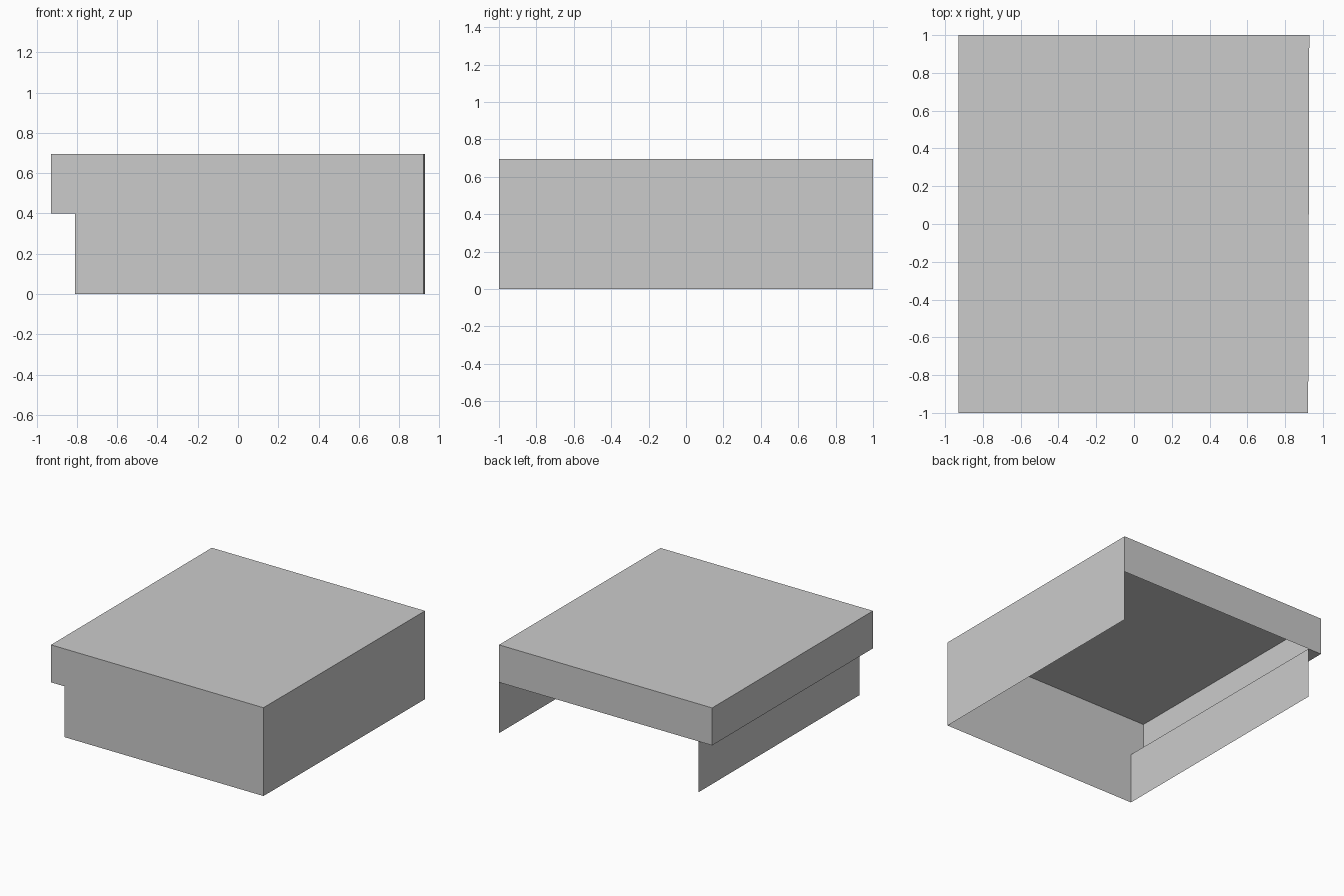
import bpy
import bmesh

if "Cube" in bpy.data.objects:
    bpy.data.objects.remove(bpy.data.objects["Cube"])

# Key dimensions
LEFT, LEG = -0.928, -0.81        # overhang edge, lower left wall
RIGHT_F, RIGHT_B = 0.922, 0.928  # right wall at front and back
FRONT, BACK = -1.0, 1.0
TOP, STEP = 0.695, 0.40

grey = bpy.data.materials.new("light_grey")
grey.diffuse_color = (0.6, 0.6, 0.6, 1.0)
grey.use_nodes = True
grey.node_tree.nodes["Principled BSDF"].inputs["Base Color"].default_value = grey.diffuse_color


def sheet(name, points):
    """One thin flat panel from its outline."""
    mesh = bpy.data.meshes.new(name)
    bm = bmesh.new()
    bm.faces.new([bm.verts.new(p) for p in points])
    bm.to_mesh(mesh)
    bm.free()
    mesh.materials.append(grey)
    obj = bpy.data.objects.new(name, mesh)
    bpy.context.collection.objects.link(obj)


def wall(name, a, b, low, high):
    """Upright panel between two plan points."""
    sheet(name, [(*a, low), (*b, low), (*b, high), (*a, high)])


# Flat roof
sheet("roof", [(LEFT, FRONT, TOP), (RIGHT_F, FRONT, TOP),
               (RIGHT_B, BACK, TOP), (LEFT, BACK, TOP)])

# Stepped front wall
sheet("front_wall", [(LEG, FRONT, 0), (RIGHT_F, FRONT, 0), (RIGHT_F, FRONT, TOP),
                     (LEFT, FRONT, TOP), (LEFT, FRONT, STEP), (LEG, FRONT, STEP)])

# Full-height right wall
wall("right_wall", (RIGHT_F, FRONT), (RIGHT_B, BACK), 0, TOP)

# Skirt above the open back
wall("back_skirt", (RIGHT_B, BACK), (LEFT, BACK), STEP, TOP)

# Overhanging left side, its underside and the lower wall
wall("left_skirt", (LEFT, BACK), (LEFT, FRONT), STEP, TOP)
sheet("overhang_underside", [(LEFT, FRONT, STEP), (LEFT, BACK, STEP),
                             (LEG, BACK, STEP), (LEG, FRONT, STEP)])
wall("lower_left_wall", (LEG, BACK), (LEG, FRONT), 0, STEP)
